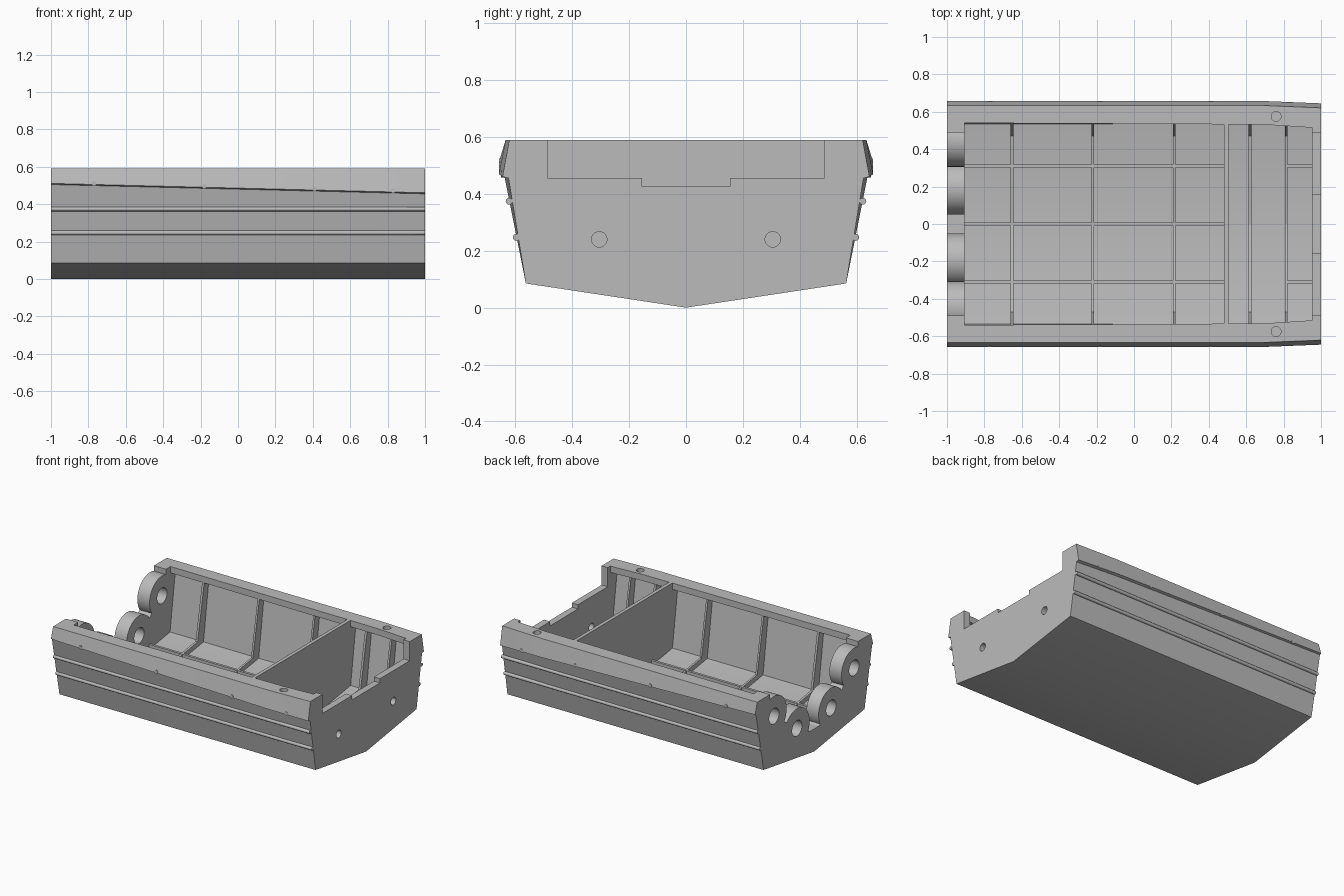
import bpy, bmesh, math
from mathutils import Matrix

if "Cube" in bpy.data.objects:
    bpy.data.objects.remove(bpy.data.objects["Cube"])

grey = bpy.data.materials.new("hull_grey")
grey.use_nodes = True
grey.diffuse_color = (0.5, 0.5, 0.5, 1)
grey.node_tree.nodes["Principled BSDF"].inputs["Base Color"].default_value = (0.5, 0.5, 0.5, 1)


def finish(name, bm):
    bmesh.ops.recalc_face_normals(bm, faces=bm.faces)
    mesh = bpy.data.meshes.new(name)
    bm.to_mesh(mesh)
    bm.free()
    mesh.materials.append(grey)
    obj = bpy.data.objects.new(name, mesh)
    bpy.context.collection.objects.link(obj)
    return obj


def mirrored(half):
    """Close a half section (y, z) across the centre plane."""
    return half + [(-y, z) for y, z in reversed(half) if y > 0]


def loft(name, sections):
    """Solid through a list of (x, outline) sections."""
    bm = bmesh.new()
    rings = [[bm.verts.new((x, y, z)) for y, z in pts] for x, pts in sections]
    for a, b in zip(rings, rings[1:]):
        for i in range(len(a)):
            j = (i + 1) % len(a)
            bm.faces.new((a[i], a[j], b[j], b[i]))
    bm.faces.new(rings[0])
    bm.faces.new(rings[-1])
    return finish(name, bm)


def plate(name, x0, x1, pts):
    return loft(name, [(x0, pts), (x1, pts)])


def rod(name, centre, radius, length, axis, sides=40):
    bm = bmesh.new()
    turn = {"X": Matrix.Rotation(math.pi / 2, 4, "Y"),
            "Y": Matrix.Rotation(math.pi / 2, 4, "X"), "Z": Matrix()}[axis]
    bmesh.ops.create_cone(bm, cap_ends=True, segments=sides, radius1=radius,
                          radius2=radius, depth=length,
                          matrix=Matrix.Translation(centre) @ turn)
    return finish(name, bm)


def combine(obj, tool, mode="DIFFERENCE"):
    mod = obj.modifiers.new("bool", "BOOLEAN")
    mod.operation, mod.object, mod.solver = mode, tool, "EXACT"
    bpy.context.view_layer.objects.active = obj
    bpy.ops.object.modifier_apply(modifier=mod.name)
    bpy.data.objects.remove(tool)


TOP = 0.59


def knuckle(x):
    return 0.48 - 0.025 * x


def side_y(z):
    return 0.563 + (z - 0.085) * 0.2


# Outer hull: shallow V bottom, flared sides, overhanging upper strake
def hull_section(x, inset):
    k = knuckle(x)
    return mirrored([(0, 0), (0.563, 0.085), (side_y(k) - inset, k),
                     (0.658 - inset, k + 0.006), (0.634 - inset, TOP)])


hull = loft("hull", [(-1, hull_section(-1, 0)), (0.68, hull_section(0.68, 0)),
                     (1, hull_section(1, 0.013))])


# Compartments with an overhanging deck lip
def cavity(lip):
    return mirrored([(0, 0.05), (0.535, 0.13), (0.595, 0.545), (lip, 0.545), (lip, 0.7)])


combine(hull, loft("main_cutter", [(-0.905, cavity(0.54)), (0.48, cavity(0.533))]))
combine(hull, loft("small_cutter", [(0.505, cavity(0.532)), (0.72, cavity(0.53)),
                                    (0.952, cavity(0.515))]))

# Open end and stepped notch in the closed end
combine(hull, plate("open_end_cutter", -1.1, -0.88, mirrored(
    [(0.05, 0.16), (0.19, 0.236), (0.446, 0.42), (0.49, 0.5), (0.49, 0.7)])))
combine(hull, plate("notch_cutter", 0.93, 1.1, mirrored(
    [(0.155, 0.425), (0.155, 0.455), (0.487, 0.455), (0.487, 0.7)])))

# Round lugs at the open end
lugs = [(s * y, z) for s in (-1, 1) for y, z in ((0.446, 0.42), (0.19, 0.236))]
for y, z in lugs:
    combine(hull, rod("lug", (-0.9525, y, z), 0.14, 0.095, "X", 64), "UNION")
for y, z in lugs:
    combine(hull, rod("lug_hole", (-0.95, y, z), 0.055, 0.3, "X"))

# Closed end holes and deck sockets
for s in (-1, 1):
    combine(hull, rod("end_hole", (1, s * 0.305, 0.24), 0.027, 0.2, "X"))
    combine(hull, rod("deck_socket", (0.76, s * 0.575, TOP), 0.026, 0.06, "Z"))

# Transverse frames
for i, (x, t) in enumerate(((-0.652, 0.016), (-0.22, 0.014), (0.215, 0.014),
                            (0.62, 0.016), (0.815, 0.014))):
    bm = bmesh.new()
    outer = [(0, 0.03), (0.55, 0.11), (0.61, 0.555)]
    inner = [(0.545, 0.555), (0.47, 0.155), (0, 0.085)]
    for s in (-1, 1):
        ends = [[bm.verts.new((x + d, s * y, z)) for y, z in outer + inner]
                for d in (-t / 2, t / 2)]
        for a, b in ((0, 1), (1, 2), (2, 3), (3, 4), (4, 5)):
            bm.faces.new((ends[0][a], ends[0][b], ends[1][b], ends[1][a]))
        for e in ends:
            bm.faces.new((e[0], e[1], e[4], e[5]))
            bm.faces.new((e[1], e[2], e[3], e[4]))
    bmesh.ops.remove_doubles(bm, verts=bm.verts, dist=0.0001)
    finish("frame_%d" % (i + 1), bm)

# Longitudinal stringers
for y, low, high in ((0, 0.03, 0.085), (0.31, 0.07, 0.132), (-0.31, 0.07, 0.132)):
    for x0, x1 in ((-0.91, 0.485), (0.815, 0.955)):
        if y or x0 < 0:
            plate("stringer", x0, x1, [(y - 0.009, low), (y + 0.009, low),
                                       (y + 0.009, high), (y - 0.009, high)])

# Side rubbing beads and small pegs under the strake
for s in (-1, 1):
    for z in (0.247, 0.374):
        rod("side_bead", (0, s * (side_y(z) + 0.001), z), 0.012, 2, "X", 16)
    for x in (-0.77, -0.18, 0.41, 0.83):
        y = 0.648 if x < 0.7 else 0.641
        rod("strake_peg", (x, s * y, knuckle(x) + 0.012), 0.013, 0.02, "Y", 20)

# Smooth round parts, keep plate edges sharp
for obj in bpy.context.scene.objects:
    if obj.type == "MESH" and obj.name.startswith(("hull", "side_bead", "strake_peg")):
        bpy.ops.object.select_all(action="DESELECT")
        obj.select_set(True)
        bpy.context.view_layer.objects.active = obj
        bpy.ops.object.shade_smooth_by_angle(angle=math.radians(25))
